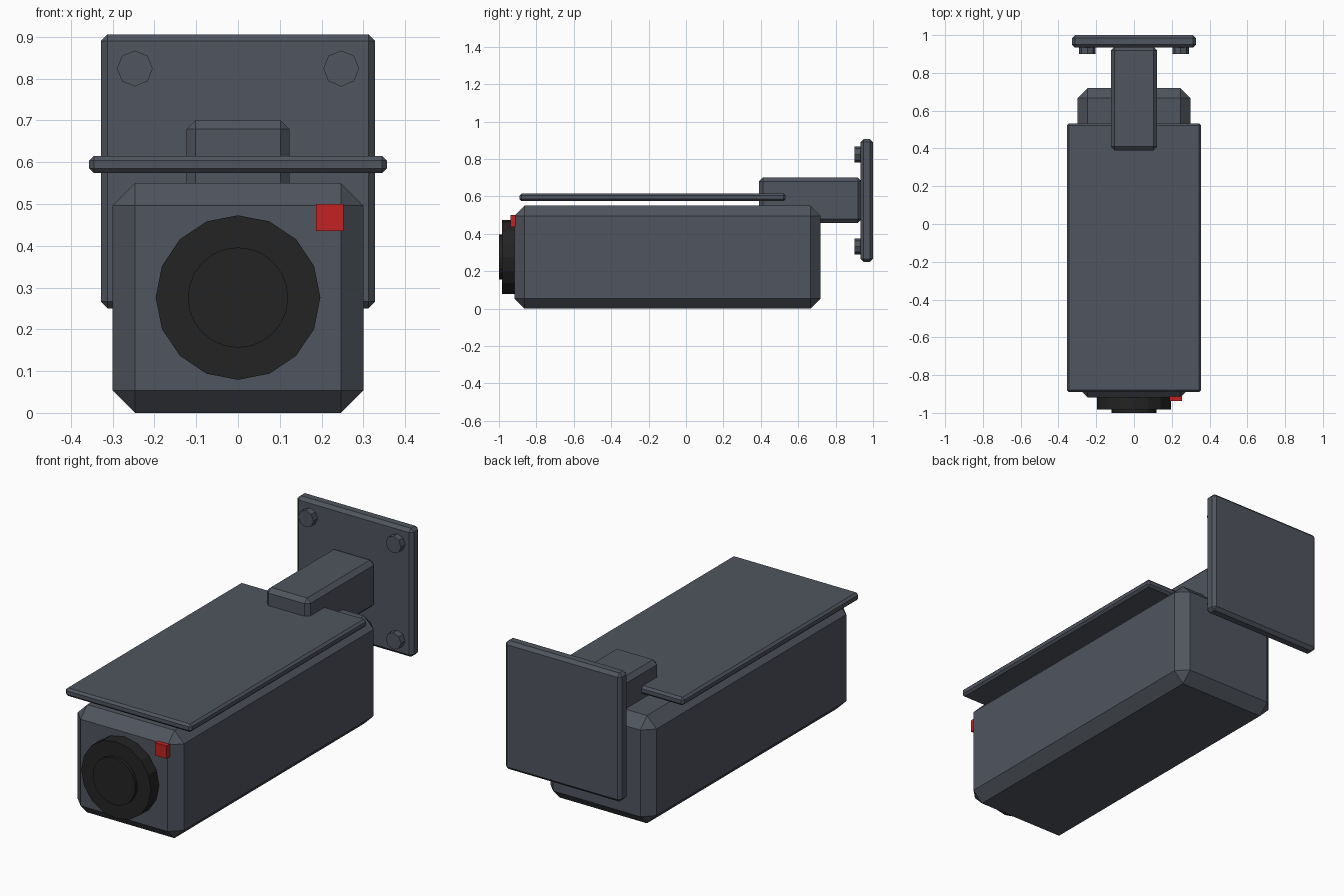
import bpy, bmesh, math
from mathutils import Matrix

if "Cube" in bpy.data.objects:
    bpy.data.objects.remove(bpy.data.objects["Cube"])


def material(name, rgb):
    m = bpy.data.materials.new(name)
    m.diffuse_color = (*rgb, 1)
    m.use_nodes = True
    m.node_tree.nodes["Principled BSDF"].inputs["Base Color"].default_value = m.diffuse_color
    return m


GREY = material("slate_grey", (0.08, 0.09, 0.112))
BLACK = material("lens_black", (0.017, 0.017, 0.017))
RED = material("indicator_red", (0.54, 0.016, 0.016))


def finish(name, bm, mat):
    me = bpy.data.meshes.new(name)
    bm.to_mesh(me)
    bm.free()
    me.materials.append(mat)
    ob = bpy.data.objects.new(name, me)
    bpy.context.collection.objects.link(ob)
    return ob


def box(name, x, y, z, mat, bevel=0.0):
    """Box from (min, max) ranges with chamfered edges."""
    bm = bmesh.new()
    bmesh.ops.create_cube(bm, size=1)
    for v in bm.verts:
        for i, (lo, hi) in enumerate((x, y, z)):
            v.co[i] = lo if v.co[i] < 0 else hi
    if bevel:
        bmesh.ops.bevel(bm, geom=bm.edges[:], offset=bevel, segments=1,
                        affect='EDGES', clamp_overlap=True)
    return finish(name, bm, mat)


def disc(name, x, z, y0, y1, radius, sides, mat):
    """Cylinder lying along y, with a corner pointing straight up."""
    bm = bmesh.new()
    bmesh.ops.create_cone(bm, cap_ends=True, segments=sides, radius1=radius,
                          radius2=radius, depth=y1 - y0)
    bmesh.ops.transform(bm, verts=bm.verts, matrix=Matrix.Translation((x, (y0 + y1) / 2, z))
                        @ Matrix.Rotation(math.pi / 2, 4, 'X'))
    return finish(name, bm, mat)


# Camera housing and sun shield
box("housing", (-0.30, 0.30), (-0.918, 0.72), (0, 0.55), GREY, 0.054)
box("sun_shield", (-0.356, 0.356), (-0.89, 0.533), (0.574, 0.615), GREY, 0.011)

# Wall bracket
box("bracket_arm", (-0.123, 0.123), (0.39, 0.94), (0.458, 0.70), GREY, 0.021)
box("wall_plate", (-0.328, 0.328), (0.934, 1.0), (0.25, 0.906), GREY, 0.016)
for side, x in (("left", -0.247), ("right", 0.247)):
    for level, z in (("lower", 0.332), ("upper", 0.824)):
        disc(f"bolt_{level}_{side}", x, z, 0.90, 0.945, 0.043, 8, GREY)

# Lens and indicator light
disc("lens_ring", 0, 0.276, -0.983, -0.90, 0.197, 16, BLACK)
disc("lens_glass", 0, 0.276, -1.0, -0.97, 0.12, 24, BLACK)
box("indicator_light", (0.187, 0.253), (-0.938, -0.88), (0.435, 0.50), RED)
